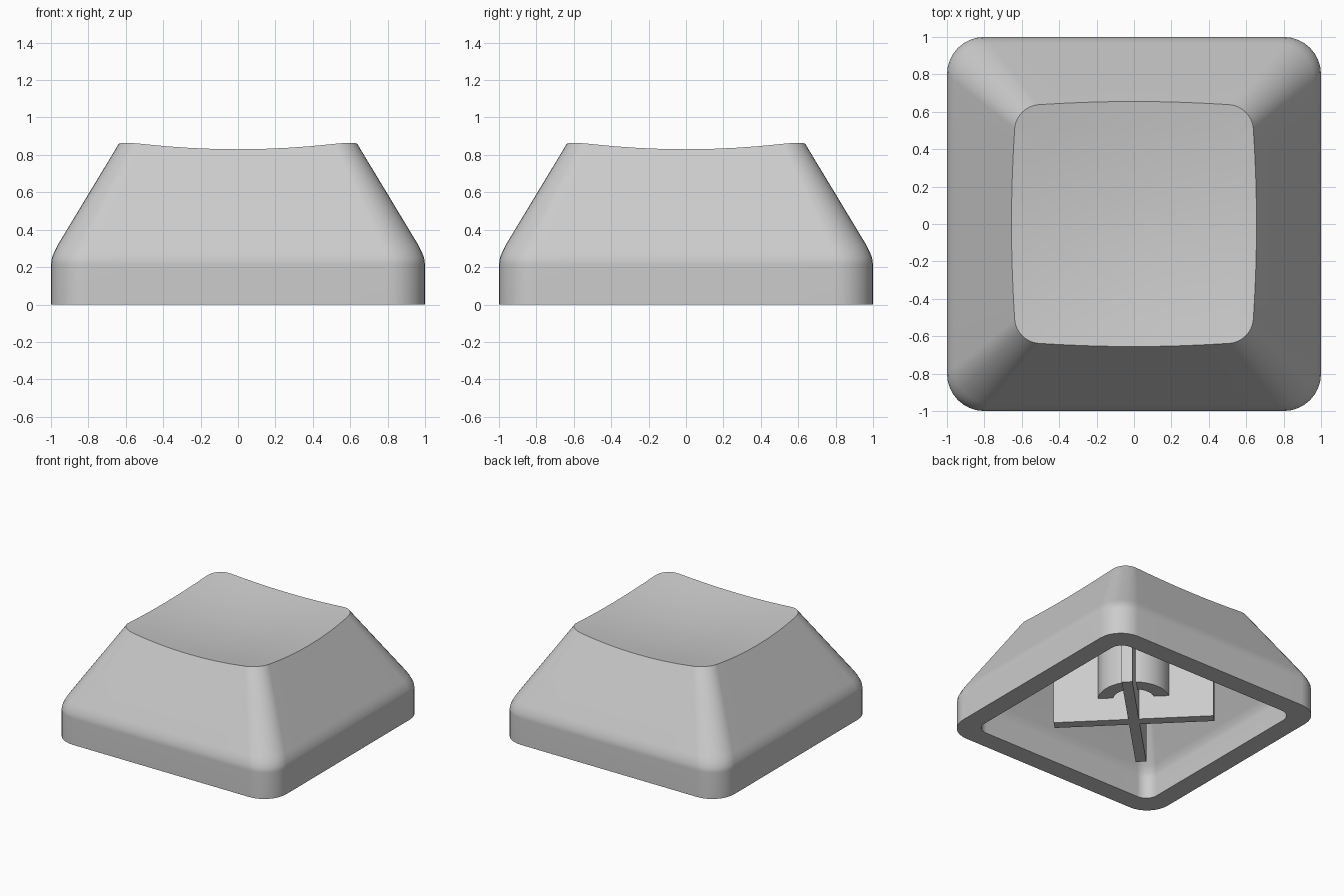
import bpy, bmesh, math

cube = bpy.data.objects.get("Cube")
if cube:
    bpy.data.objects.remove(cube, do_unlink=True)

# One plain plastic
plastic = bpy.data.materials.new("grey plastic")
plastic.use_nodes = True
GREY = (0.6, 0.6, 0.6, 1)
plastic.diffuse_color = GREY
plastic.node_tree.nodes["Principled BSDF"].inputs["Base Color"].default_value = GREY

CEILING = 0.66
SIDES = [(1, 1), (-1, 1), (-1, -1), (1, -1)]


def finish(name, bm, smooth=True):
    bmesh.ops.recalc_face_normals(bm, faces=bm.faces)
    mesh = bpy.data.meshes.new(name)
    bm.to_mesh(mesh)
    bm.free()
    mesh.materials.append(plastic)
    obj = bpy.data.objects.new(name, mesh)
    bpy.context.collection.objects.link(obj)
    if smooth:
        bpy.ops.object.select_all(action="DESELECT")
        obj.select_set(True)
        bpy.context.view_layer.objects.active = obj
        bpy.ops.object.shade_smooth_by_angle(angle=math.radians(35))
        weighted = obj.modifiers.new("even shading", "WEIGHTED_NORMAL")
        weighted.keep_sharp = True
    return obj


def rounded_square(half, radius, arc=8, straight=8):
    """Outline of a square with rounded corners and divided sides."""
    pts = []
    for i, (sx, sy) in enumerate(SIDES):
        c = half - radius
        for k in range(arc + 1):
            a = math.pi / 2 * (i + k / arc)
            pts.append((sx * c + radius * math.cos(a), sy * c + radius * math.sin(a)))
        nx, ny = SIDES[(i + 1) % 4]
        x0, y0 = pts[-1]
        a = math.pi / 2 * (i + 1)
        x1, y1 = nx * c + radius * math.cos(a), ny * c + radius * math.sin(a)
        for k in range(1, straight):
            t = k / straight
            pts.append((x0 + (x1 - x0) * t, y0 + (y1 - y0) * t))
    return pts


def dish(x, y):
    return 0.779 + (x * x + y * y) / 8.4


def wall(z):
    """Half width and corner radius of the sloping wall at a height."""
    t = (z - 0.32) / 0.51
    return 0.963 - 0.308 * t, 0.195 - 0.065 * t


def top_rim():
    """Where the sloping wall meets the dish."""
    rim = []
    for i in range(len(rounded_square(1, 0.2))):
        z = 0.83
        for _ in range(12):
            x, y = rounded_square(*wall(z))[i]
            z = dish(x, y)
        rim.append((x, y, z))
    return rim


# Cap shell: dish, sloped walls, skirt, rim and hollow inside
bm = bmesh.new()
rim = top_rim()
rings = []
for s in (0.2, 0.4, 0.6, 0.8):
    rings.append([(x * s, y * s, dish(x * s, y * s)) for x, y, _ in rim])
rings.append(rim)
outer = [(0.963, 0.195, 0.32), (0.981, 0.198, 0.285), (0.995, 0.2, 0.25),
         (1, 0.2, 0.215), (1, 0.2, 0)]
inner = [(0.84, 0.1, 0), (0.84, 0.1, 0.17), (0.832, 0.1, 0.21),
         (0.81, 0.1, 0.26), (0.57, 0.08, CEILING)]
for half, radius, z in outer + inner:
    rings.append([(x, y, z) for x, y in rounded_square(half, radius)])
verts = [[bm.verts.new(p) for p in ring] for ring in rings]
count = len(rim)
for a, b in zip(verts, verts[1:]):
    for i in range(count):
        j = (i + 1) % count
        bm.faces.new((a[i], a[j], b[j], b[i]))
centre = bm.verts.new((0, 0, dish(0, 0)))
for i in range(count):
    bm.faces.new((centre, verts[0][i], verts[0][(i + 1) % count]))
bm.faces.new(verts[-1])
finish("cap_shell", bm)

# Stem tube hanging from the ceiling
bm = bmesh.new()
n = 48
loops = []
for r, z in ((0.27, CEILING), (0.27, 0.19), (0.16, 0.19), (0.16, CEILING)):
    loops.append([bm.verts.new((r * math.cos(math.tau * i / n),
                                r * math.sin(math.tau * i / n), z)) for i in range(n)])
for a, b in zip(loops, loops[1:] + loops[:1]):
    for i in range(n):
        j = (i + 1) % n
        bm.faces.new((a[i], a[j], b[j], b[i]))
finish("stem_tube", bm)

# Diagonal cross ribs
for name, angle in (("rib_a", 45), ("rib_b", -45)):
    bm = bmesh.new()
    bmesh.ops.create_cube(bm, size=1)
    bmesh.ops.scale(bm, vec=(1.2, 0.08, CEILING), verts=bm.verts)
    rib = finish(name, bm, smooth=False)
    rib.location.z = CEILING / 2
    rib.rotation_euler.z = math.radians(angle)
